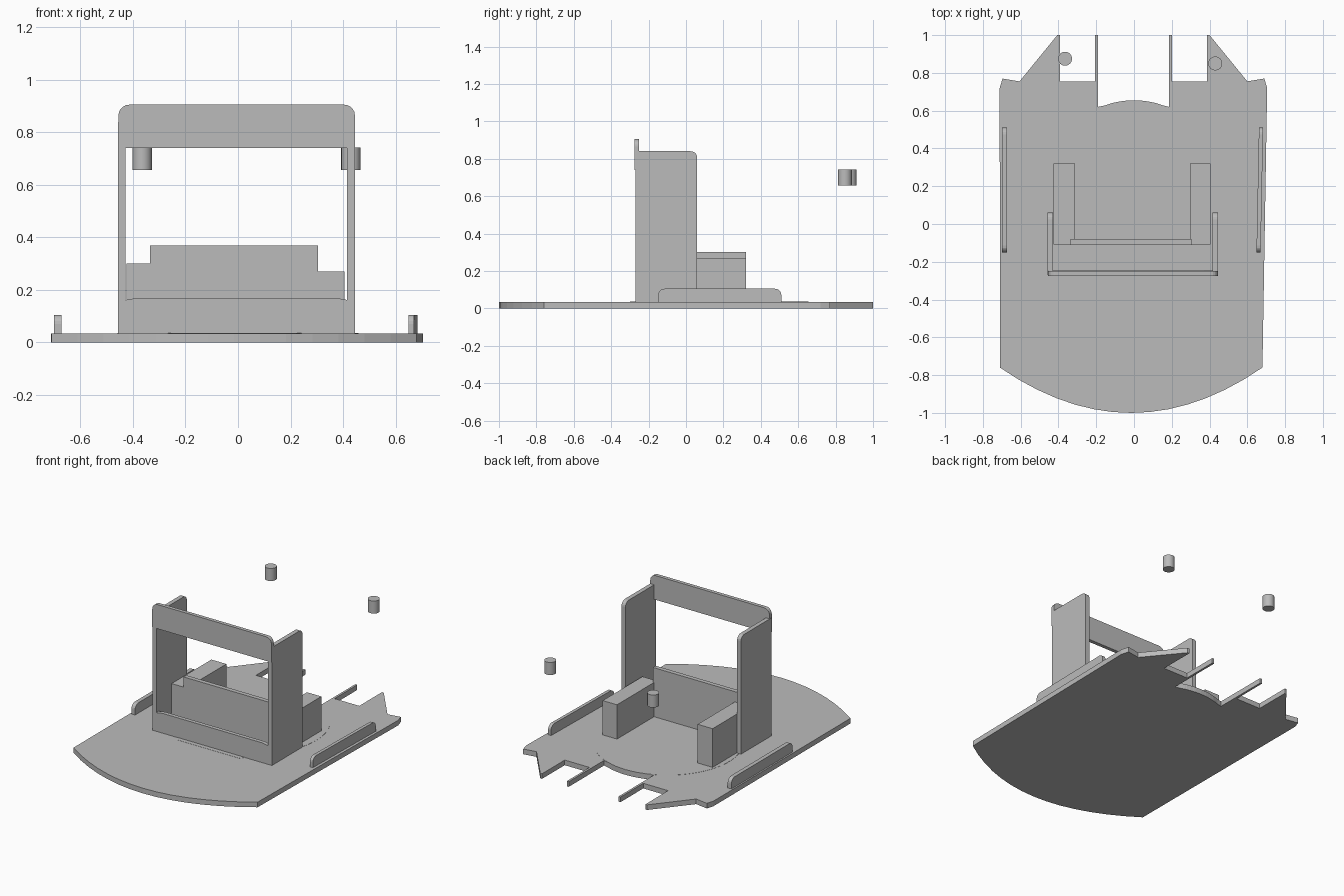
import bpy, bmesh, math
from mathutils import Vector

if "Cube" in bpy.data.objects:
    bpy.data.objects.remove(bpy.data.objects["Cube"], do_unlink=True)

GREY = (0.5, 0.5, 0.5, 1)
mat = bpy.data.materials.new("plain_grey")
mat.use_nodes = True
mat.diffuse_color = GREY
mat.node_tree.nodes["Principled BSDF"].inputs["Base Color"].default_value = GREY


def prism(name, outline, axis, lo, hi, smooth=False):
    """Extrude a 2D outline along an axis; outline holds the other two axes in order."""
    bm = bmesh.new()
    place = {"x": lambda a, b: (lo, a, b), "y": lambda a, b: (a, lo, b),
             "z": lambda a, b: (a, b, lo)}[axis]
    face = bm.faces.new([bm.verts.new(place(a, b)) for a, b in outline])
    shift = Vector([hi - lo if c == axis else 0 for c in "xyz"])
    out = bmesh.ops.extrude_face_region(bm, geom=[face])
    bmesh.ops.translate(bm, vec=shift, verts=[v for v in out["geom"] if isinstance(v, bmesh.types.BMVert)])
    bmesh.ops.recalc_face_normals(bm, faces=bm.faces)
    mesh = bpy.data.meshes.new(name)
    bm.to_mesh(mesh)
    bm.free()
    mesh.materials.append(mat)
    ob = bpy.data.objects.new(name, mesh)
    bpy.context.collection.objects.link(ob)
    if smooth:
        bpy.ops.object.select_all(action="DESELECT")
        ob.select_set(True)
        bpy.context.view_layer.objects.active = ob
        bpy.ops.object.shade_smooth_by_angle(angle=math.radians(30))
    return ob


def arc(cx, cy, rx, ry, start, end, steps):
    return [(cx + rx * math.cos(t), cy + ry * math.sin(t))
            for t in (math.radians(start + (end - start) * i / steps) for i in range(steps + 1))]


def slab(a0, a1, b0, b1, r0=0, r1=0):
    """Rectangle whose upper corners are rounded by r0 (low side) and r1 (high side)."""
    top_hi = arc(a1 - r1, b1 - r1, r1, r1, 0, 90, 5) if r1 else [(a1, b1)]
    top_lo = arc(a0 + r0, b1 - r0, r0, r0, 90, 180, 5) if r0 else [(a0, b1)]
    return [(a0, b0), (a1, b0)] + top_hi + top_lo


DECK = 0.035

# Deck with bowed front edge, notched rear and two thin rear prongs
bow = [(-0.71 + 1.39 * i / 14, -1 + 0.24 * (abs(i - 7) / 7) ** 2) for i in range(15)]
right_rear = [(0.705, 0.72), (0.69, 0.77), (0.6, 0.755), (0.4, 1), (0.387, 1), (0.387, 0.755),
              (0.2, 0.755), (0.2, 1), (0.185, 1), (0.185, 0.62)]
left_rear = [(-x - 0.006, y) for x, y in reversed(right_rear)]
rear_arc = arc(0, 0.19, 0.46, 0.465, 70, 110, 8)
prism("deck", bow + right_rear + rear_arc + left_rear, "z", 0, DECK)

# Round floor disc set into the deck, cut straight at the front
disc = arc(0, 0.19, 0.46, 0.465, -30, 210, 36)
prism("floor_disc", disc + [(-0.25, -0.3), (0.22, -0.3)], "z", 0.001, DECK + 0.001)

# Low rails along both edges; the one on the left leans slightly inward to the front
rail = slab(-0.15, 0.51, 0.03, 0.105, 0.035, 0.035)
prism("right_rail", rail, "x", -0.70, -0.672)
left_rail = prism("left_rail", rail, "x", 0.655, 0.677)
for v in left_rail.data.vertices:
    v.co.x += 0.02 * (v.co.y - 0.18)

# Upright frame: side walls, top bar and low bar
wall = slab(-0.27, 0.06, 0.03, 0.84, 0, 0.035)
prism("right_wall", wall, "x", -0.457, -0.428)
prism("left_wall", wall, "x", 0.415, 0.445)
prism("top_bar", slab(-0.455, 0.445, 0.74, 0.905, 0.04, 0.04), "y", -0.275, -0.25)
low_bar = [(-0.428, 0.03), (0.415, 0.03), (0.415, 0.162), (0.37, 0.17), (-0.38, 0.17), (-0.428, 0.162)]
prism("low_bar", low_bar, "y", -0.27, -0.243)

# Seat: back panel and two arm blocks
prism("seat_back", slab(-0.335, 0.305, 0.03, 0.37), "y", -0.11, -0.08)
for name, x0, x1, top in (("right_arm", -0.425, -0.312, 0.30), ("left_arm", 0.297, 0.405, 0.27)):
    prism(name, slab(-0.109, 0.32, 0.03, top), "x", x0, x1)

# Small floating cylinders at the rear
for name, x, y in (("right_cylinder", -0.365, 0.875), ("left_cylinder", 0.43, 0.85)):
    prism(name, arc(x, y, 0.037, 0.037, 0, 345, 23), "z", 0.657, 0.743, smooth=True)
